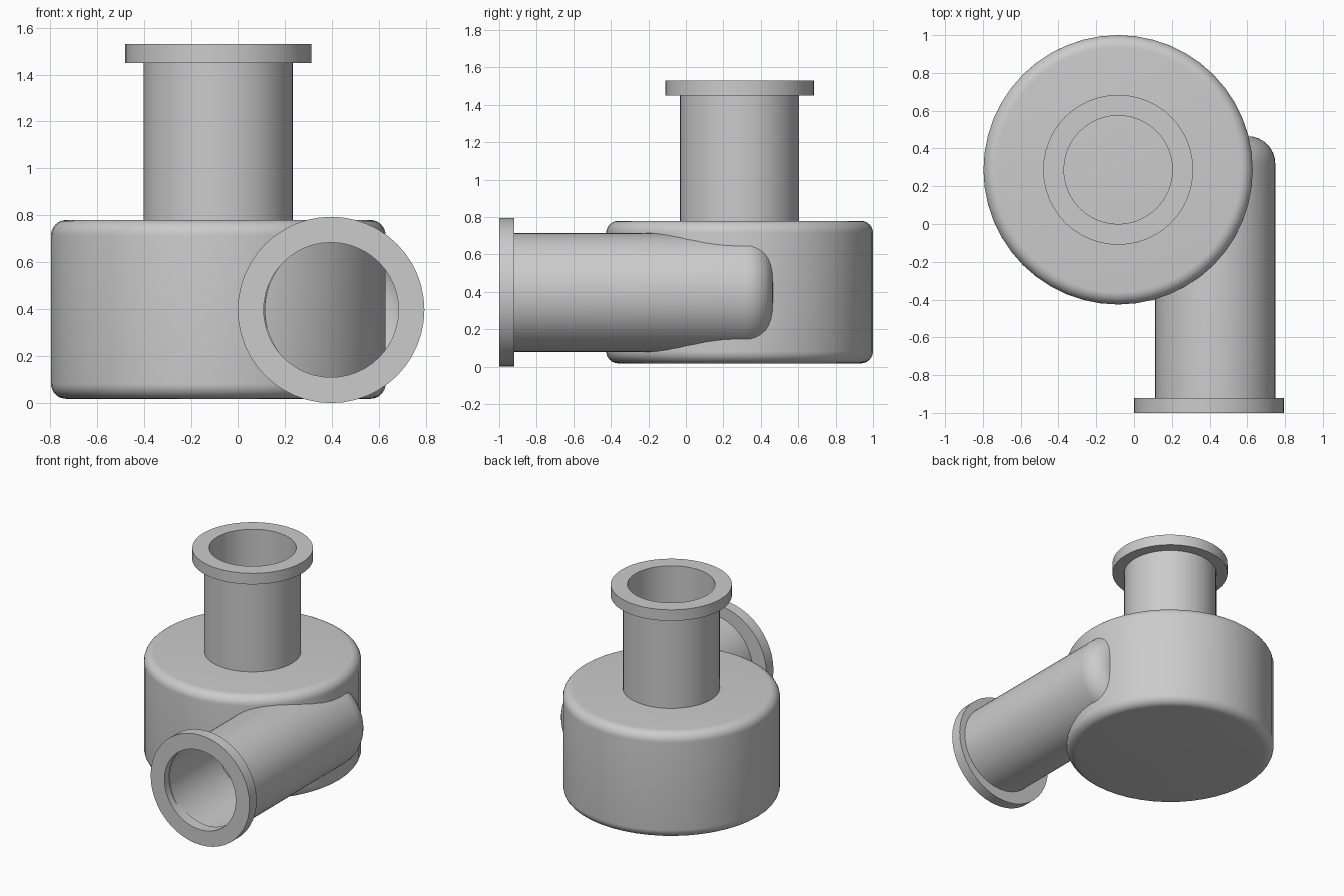
import bpy, math
from mathutils import Matrix, Vector

if "Cube" in bpy.data.objects:
    bpy.data.objects.remove(bpy.data.objects["Cube"], do_unlink=True)

GREY = (0.6, 0.6, 0.6, 1)
metal = bpy.data.materials.new("plain_grey")
metal.use_nodes = True
metal.diffuse_color = GREY
metal.node_tree.nodes["Principled BSDF"].inputs["Base Color"].default_value = GREY

SEGMENTS = 48
ALONG_Y = Matrix.Rotation(-math.pi / 2, 4, 'X')  # turns local z to +y


def fillet(cr, cz, radius, start, end, steps=8):
    """Arc of (r, z) points around a corner centre, angles in degrees."""
    angles = [math.radians(start + (end - start) * i / steps) for i in range(steps + 1)]
    return [(cr + radius * math.cos(a), cz + radius * math.sin(a)) for a in angles]


def lathe(name, profile, origin, turn=Matrix(), closed=False):
    """Spin an (r, z) profile about local z; points on the axis become one vertex."""
    verts, rings, faces = [], [], []
    for r, z in profile:
        count = 1 if r < 1e-6 else SEGMENTS
        rings.append([len(verts) + i for i in range(count)])
        for i in range(count):
            a = 2 * math.pi * i / SEGMENTS
            verts.append((r * math.cos(a), r * math.sin(a), z))
    pairs = list(zip(rings, rings[1:]))
    if closed:
        pairs.append((rings[-1], rings[0]))
    for low, high in pairs:
        for i in range(SEGMENTS):
            j = (i + 1) % SEGMENTS
            quad = [low[i % len(low)], low[j % len(low)],
                    high[j % len(high)], high[i % len(high)]]
            faces.append(list(dict.fromkeys(quad)))
    mesh = bpy.data.meshes.new(name)
    mesh.from_pydata(verts, [], faces)
    mesh.transform(Matrix.Translation(Vector(origin)) @ turn)
    mesh.materials.append(metal)
    obj = bpy.data.objects.new(name, mesh)
    bpy.context.collection.objects.link(obj)
    bpy.ops.object.select_all(action='DESELECT')
    obj.select_set(True)
    bpy.context.view_layer.objects.active = obj
    bpy.ops.object.mode_set(mode='EDIT')
    bpy.ops.mesh.select_all(action='SELECT')
    bpy.ops.mesh.normals_make_consistent(inside=False)
    bpy.ops.object.mode_set(mode='OBJECT')
    bpy.ops.object.shade_smooth_by_angle(angle=math.radians(35))
    return obj


def ring(name, inner, outer, length, origin, turn=Matrix()):
    profile = [(inner, 0), (outer, 0), (outer, length), (inner, length)]
    return lathe(name, profile, origin, turn, closed=True)


BODY_X, BODY_Y = -0.084, 0.287
PIPE_R, BORE_R, FLANGE_R = 0.318, 0.287, 0.397

# Round casing with softened rims
R, EDGE, LOW, HIGH = 0.713, 0.065, 0.018, 0.78
casing = ([(0, LOW)] + fillet(R - EDGE, LOW + EDGE, EDGE, -90, 0)
          + fillet(R - EDGE, HIGH - EDGE, EDGE, 0, 90) + [(0, HIGH)])
lathe("casing", casing, (BODY_X, BODY_Y, 0))

# Upright inlet pipe and flange
ring("inlet_pipe", BORE_R, PIPE_R, 0.72, (BODY_X, BODY_Y, 0.77))
ring("inlet_flange", BORE_R, FLANGE_R, 0.08, (BODY_X, BODY_Y, 1.45))

# Side outlet: thin pipe with a rounded closed end, set against the casing
END, ROUND, WALL = 1.415, 0.145, 0.005
outer = [(PIPE_R, 0)] + fillet(PIPE_R - ROUND, END - ROUND, ROUND, 0, 90) + [(0, END)]
inner = ([(0, END - WALL)]
         + fillet(PIPE_R - ROUND, END - ROUND, ROUND - WALL, 90, 0)
         + [(PIPE_R - WALL, 0)])
lathe("outlet_pipe", outer + inner, (0.43, -0.95, FLANGE_R), ALONG_Y, closed=True)
ring("outlet_flange", BORE_R, FLANGE_R, 0.08, (0.397, -1, FLANGE_R), ALONG_Y)
